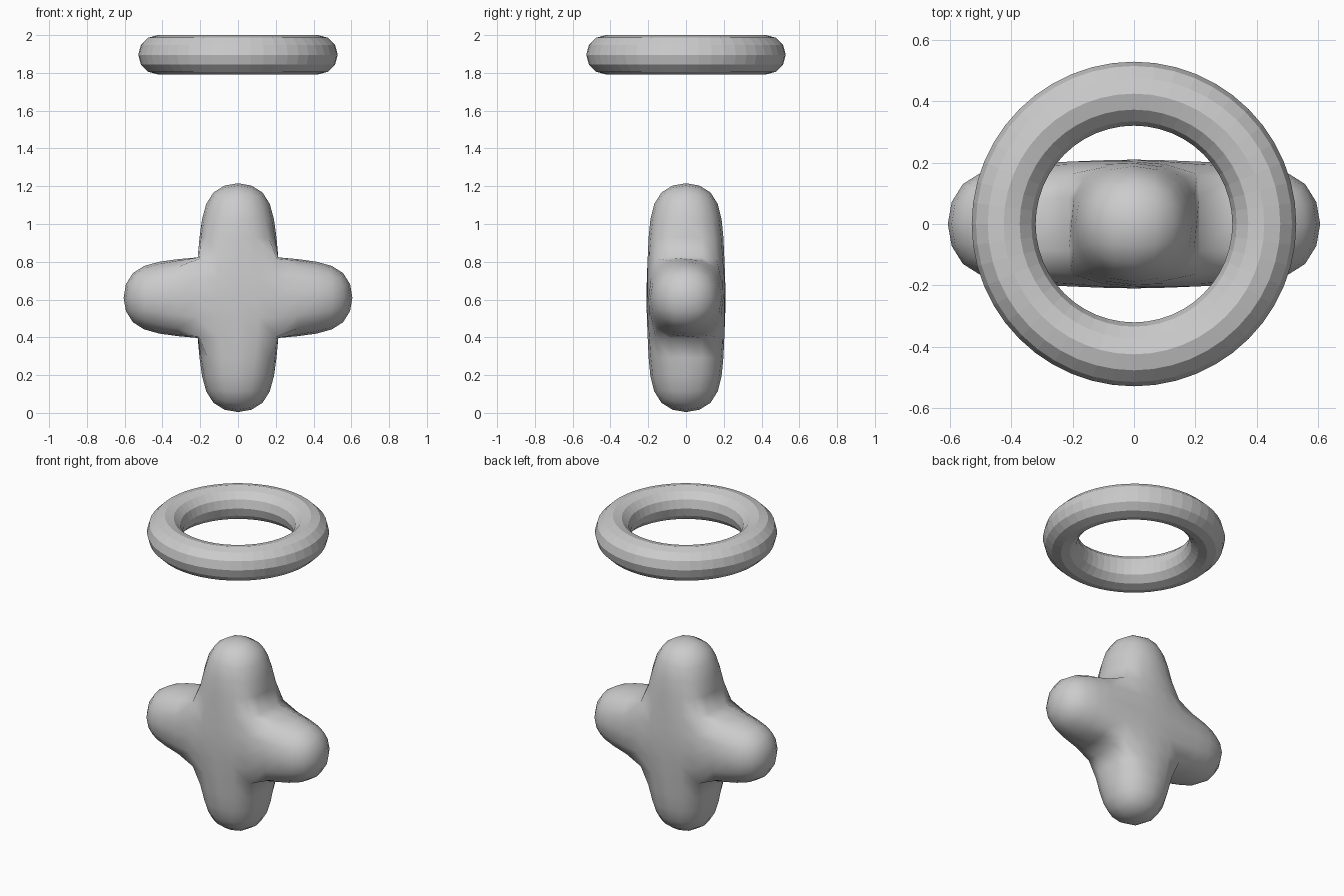
import bpy, bmesh
from mathutils import Vector

if "Cube" in bpy.data.objects:
    bpy.data.objects.remove(bpy.data.objects["Cube"])

H = 0.2133          # half width of each block in the cross cage
CENTER_Z = 0.61

# Cross body: a cube with four arms extruded, rounded by subdivision
bm = bmesh.new()
bmesh.ops.create_cube(bm, size=2 * H)
bm.normal_update()
sides = [(f, f.normal.copy()) for f in bm.faces if abs(f.normal.y) < 0.5]
for face, direction in sides:
    tip = bmesh.ops.extrude_discrete_faces(bm, faces=[face])["faces"][0]
    bmesh.ops.translate(bm, verts=tip.verts, vec=direction * 2 * H)

# Keep the four inner corners of the cross sharp
crease = bm.edges.layers.float.new("crease_edge")
for e in bm.edges:
    a, b = e.verts[0].co, e.verts[1].co
    if abs(a.y - b.y) > H and abs(a.x) < 1.1 * H and abs(a.z) < 1.1 * H:
        e[crease] = 1.0

bmesh.ops.recalc_face_normals(bm, faces=bm.faces)
for f in bm.faces:
    f.smooth = True
mesh = bpy.data.meshes.new("cross_body")
bm.to_mesh(mesh)
bm.free()
body = bpy.data.objects.new("cross_body", mesh)
body.location = Vector((0, 0, CENTER_Z))
bpy.context.collection.objects.link(body)
sub = body.modifiers.new("rounding", "SUBSURF")
sub.levels = sub.render_levels = 2

# Floating ring above the body, flat shaded
bpy.ops.mesh.primitive_torus_add(
    major_radius=0.424, minor_radius=0.104,
    major_segments=48, minor_segments=12, location=(0, 0, 1.896))
bpy.context.object.name = "floating_ring"
